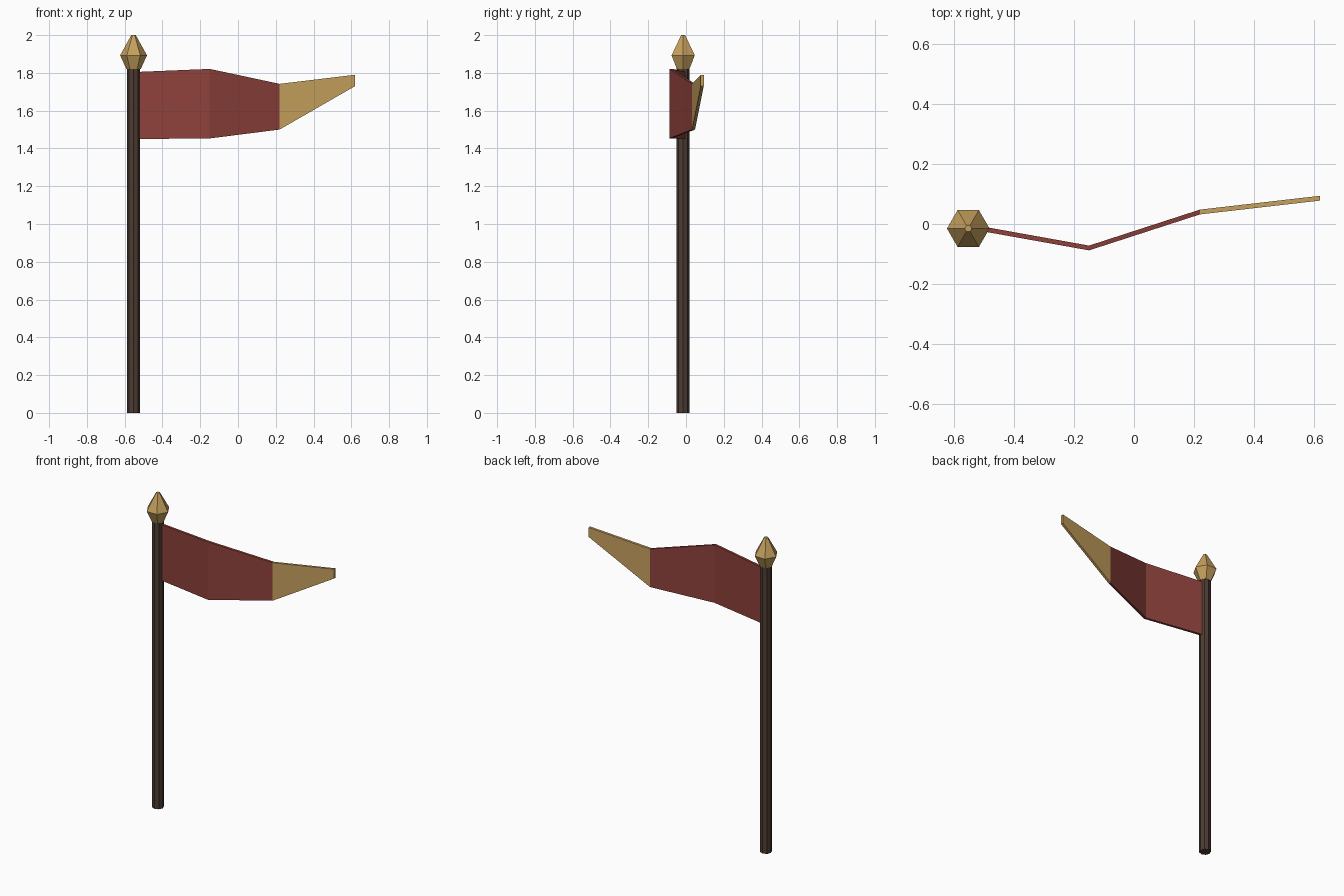
import bpy
import bmesh
from math import cos, sin, tau

cube = bpy.data.objects.get("Cube")
if cube:
    bpy.data.objects.remove(cube, do_unlink=True)


def material(name, colour):
    mat = bpy.data.materials.new(name)
    mat.use_nodes = True
    mat.diffuse_color = (*colour, 1)
    mat.node_tree.nodes["Principled BSDF"].inputs["Base Color"].default_value = (*colour, 1)
    return mat


wood = material("dark_wood", (0.075, 0.045, 0.033))
cloth = material("red_cloth", (0.27, 0.053, 0.044))
gold = material("gold", (0.56, 0.35, 0.11))


def loft(name, rings, mats, slot=lambda i: 0):
    """Join equal rings of points into a closed, flat-shaded solid."""
    bm = bmesh.new()
    loops = [[bm.verts.new(p) for p in ring] for ring in rings]
    n = len(loops[0])
    for i, (a, b) in enumerate(zip(loops, loops[1:])):
        for k in range(n):
            j = (k + 1) % n
            bm.faces.new((a[k], a[j], b[j], b[k])).material_index = slot(i)
    bm.faces.new(loops[0][::-1]).material_index = slot(0)
    bm.faces.new(loops[-1]).material_index = slot(len(rings) - 2)
    bmesh.ops.recalc_face_normals(bm, faces=bm.faces)
    mesh = bpy.data.meshes.new(name)
    bm.to_mesh(mesh)
    bm.free()
    for mat in mats:
        mesh.materials.append(mat)
    obj = bpy.data.objects.new(name, mesh)
    bpy.context.collection.objects.link(obj)
    return obj


POLE_X, POLE_Y = -0.553, -0.015


def turned(name, profile, sides, mat):
    """Faceted upright solid around the pole axis from (radius, z) pairs."""
    rings = [[(POLE_X + r * cos(tau * k / sides), POLE_Y + r * sin(tau * k / sides), z)
              for k in range(sides)] for r, z in profile]
    return loft(name, rings, [mat])


# Pole and faceted finial
turned("pole", [(0.034, 0), (0.034, 1.825)], 8, wood)
turned("finial", [(0.038, 1.82), (0.071, 1.893), (0.012, 2.0)], 6, gold)

# Bent pennant: x, y, bottom, top at each fold; the last panel is gold
folds = [(-0.535, -0.011, 1.45, 1.805), (-0.15, -0.08, 1.453, 1.821),
         (0.22, 0.04, 1.50, 1.742), (0.62, 0.086, 1.73, 1.79)]
HALF = 0.008
rings = [[(x, y - HALF, lo), (x, y + HALF, lo), (x, y + HALF, hi), (x, y - HALF, hi)]
         for x, y, lo, hi in folds]
loft("pennant", rings, [cloth, gold], lambda i: int(i == 2))
